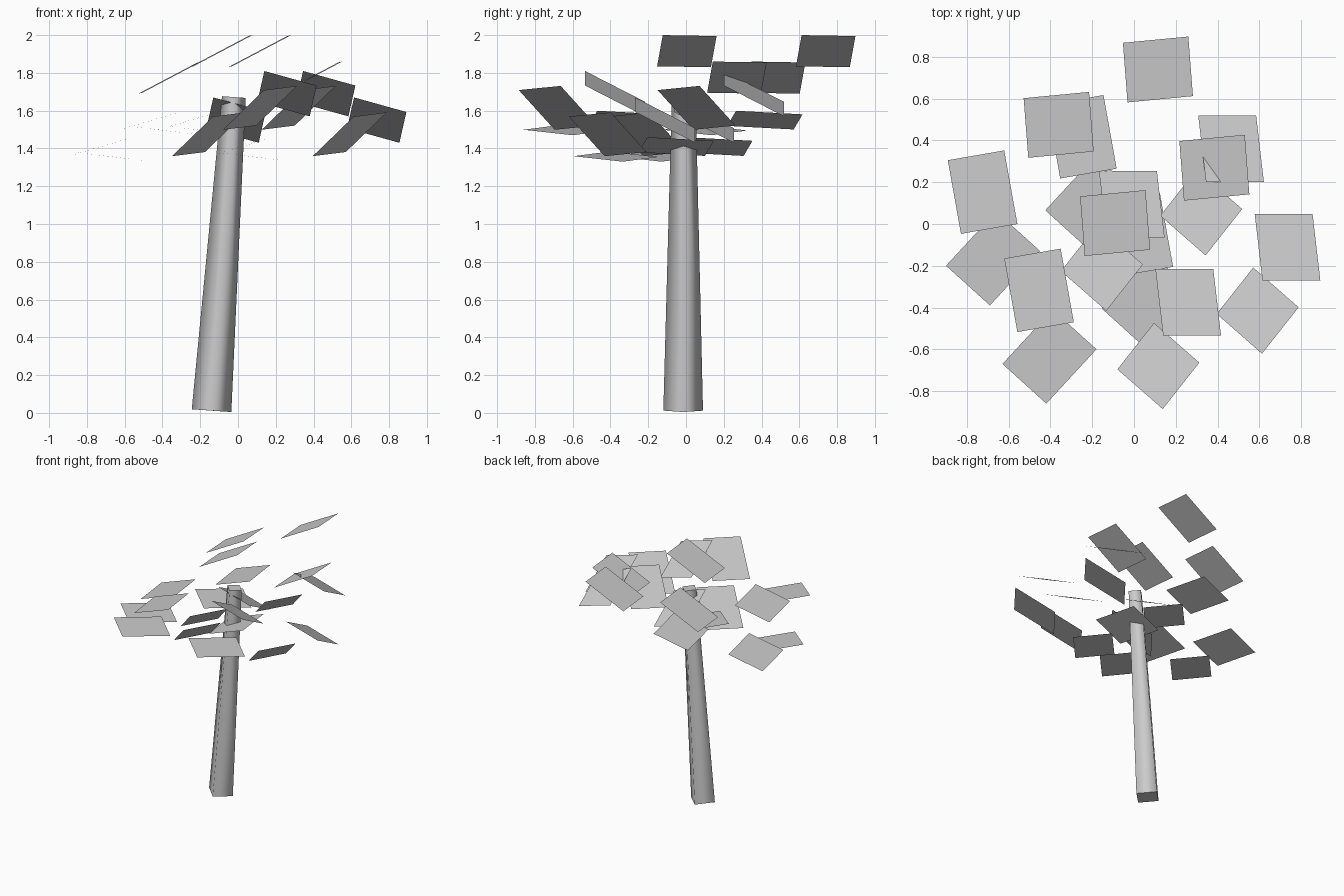
import bpy
import bmesh
from mathutils import Vector

cube = bpy.data.objects.get("Cube")
if cube:
    bpy.data.objects.remove(cube, do_unlink=True)

grey = bpy.data.materials.new("plain_grey")
grey.use_nodes = True
colour = (0.6, 0.6, 0.6, 1)
grey.diffuse_color = colour
grey.node_tree.nodes["Principled BSDF"].inputs["Base Color"].default_value = colour


def finish(bm, name):
    mesh = bpy.data.meshes.new(name)
    bm.to_mesh(mesh)
    bm.free()
    mesh.materials.append(grey)
    obj = bpy.data.objects.new(name, mesh)
    bpy.context.collection.objects.link(obj)
    return obj


# Trunk: four-sided leaning taper, smooth sides and flat ends
def build_trunk(bottom, top, r_bottom, r_top):
    axis = top - bottom
    bm = bmesh.new()
    bmesh.ops.create_cone(bm, cap_ends=True, segments=4, radius1=r_bottom,
                          radius2=r_top, depth=axis.length)
    turn = Vector((0, 0, 1)).rotation_difference(axis).to_matrix()
    for face in bm.faces:
        face.smooth = abs(face.normal.z) < 0.5
    for edge in bm.edges:
        edge.smooth = all(f.smooth for f in edge.link_faces)
    for vert in bm.verts:
        vert.co = turn @ vert.co + (bottom + top) / 2
    return finish(bm, "trunk")


build_trunk(Vector((-0.14, -0.015, 0.012)), Vector((-0.022, -0.012, 1.672)), 0.105, 0.063)

# Foliage: each cluster has four parallel cards, diagonal pairs high and low
STEP_P = Vector((0.475, 0.265, 0)) / 2
STEP_Q = Vector((0.27, -0.47, 0)) / 2
LIFT = Vector((0, 0, 0.07))


def build_cluster(name, centre, across, forward):
    u, v = Vector(across) / 2, Vector(forward) / 2
    bm = bmesh.new()
    for s in (-1, 1):
        for t in (-1, 1):
            c = Vector(centre) + STEP_P * s + STEP_Q * t - LIFT * s * t
            corners = (c - u + v, c + u + v, c + u - v, c - u - v)
            bm.faces.new([bm.verts.new(p) for p in corners])
    return finish(bm, name)


build_cluster("leaves_top", (0.012, 0.372, 1.845), (0.313, 0.03, 0.165), (0.022, -0.285, 0.005))
build_cluster("leaves_front", (0.219, -0.312, 1.545), (0.175, 0.222, 0.022), (0.217, -0.19, 0.21))
build_cluster("leaves_low", (-0.302, -0.267, 1.427), (0.24, 0.26, -0.029), (0.21, -0.19, -0.025))
build_cluster("leaves_right", (-0.352, 0.05, 1.48), (0.27, 0.047, 0.08), (0.063, -0.352, 0.019))
build_cluster("leaves_left", (0.362, -0.008, 1.62), (0.277, 0, -0.077), (0.037, -0.318, 0.163))
